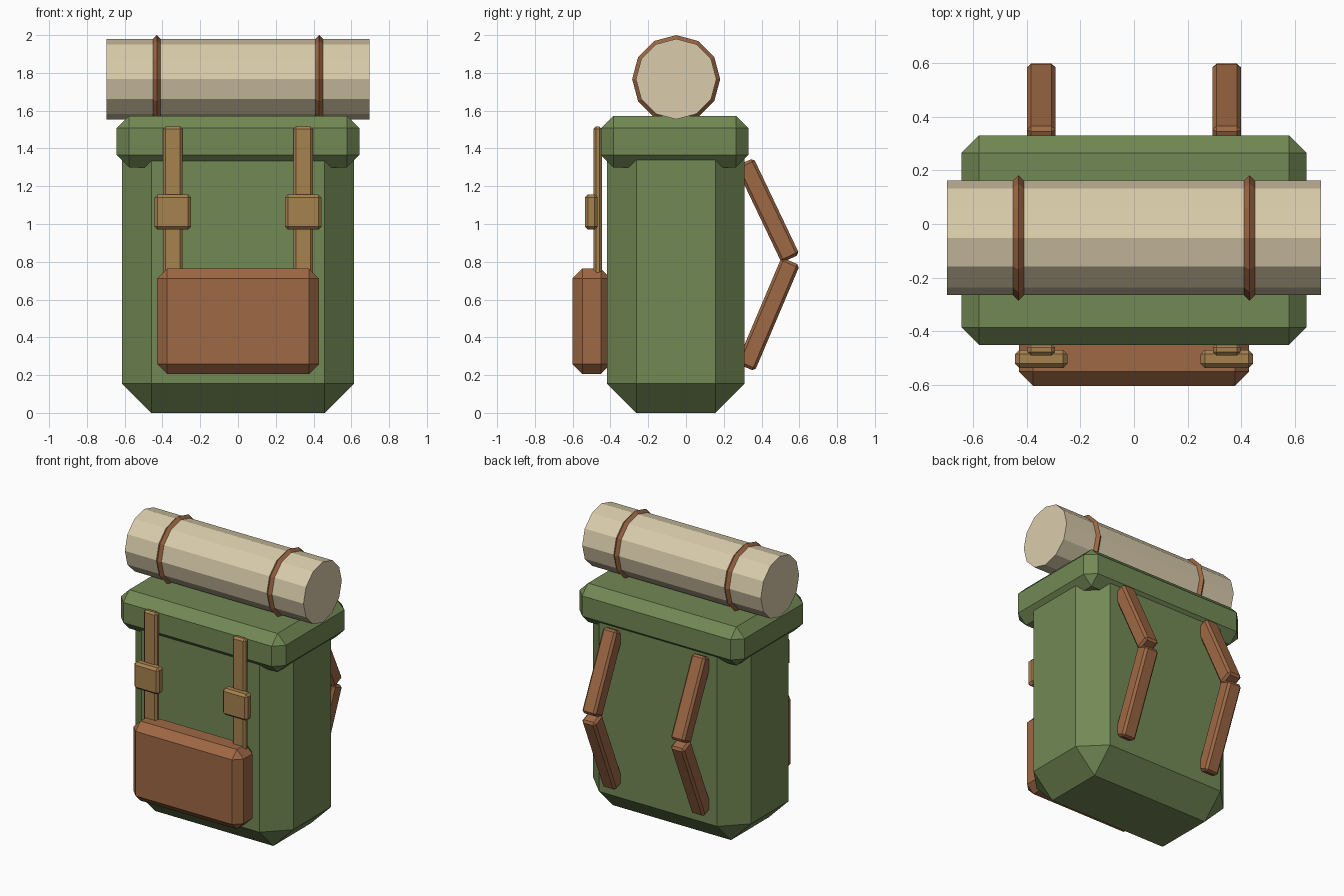
import bpy
import bmesh
from math import radians, pi, sin, cos
from mathutils import Matrix

cube = bpy.data.objects.get("Cube")
if cube:
    bpy.data.objects.remove(cube, do_unlink=True)


def make_material(name, rgb):
    mat = bpy.data.materials.new(name)
    mat.use_nodes = True
    mat.diffuse_color = (*rgb, 1)
    bsdf = next(n for n in mat.node_tree.nodes if n.type == 'BSDF_PRINCIPLED')
    bsdf.inputs["Base Color"].default_value = (*rgb, 1)
    bsdf.inputs["Roughness"].default_value = 0.9
    return mat


GREEN = make_material("green canvas", (0.17, 0.25, 0.09))
BROWN = make_material("brown leather", (0.34, 0.138, 0.058))
TAN = make_material("tan webbing", (0.39, 0.223, 0.08))
CREAM = make_material("cream blanket", (0.70, 0.604, 0.41))


def finish(name, bm, mat):
    bmesh.ops.recalc_face_normals(bm, faces=bm.faces)
    mesh = bpy.data.meshes.new(name)
    bm.to_mesh(mesh)
    bm.free()
    mesh.materials.append(mat)
    obj = bpy.data.objects.new(name, mesh)
    bpy.context.collection.objects.link(obj)
    return obj


def chamfered_box(name, centre, size, bevel, mat, tilt=0):
    """Box with a single flat chamfer on every edge, tilted about x."""
    bm = bmesh.new()
    bmesh.ops.create_cube(bm, size=1)
    bmesh.ops.scale(bm, vec=size, verts=bm.verts)
    bmesh.ops.bevel(bm, geom=bm.edges[:], offset=bevel, segments=1,
                    affect='EDGES', profile=0.5)
    obj = finish(name, bm, mat)
    obj.location = centre
    obj.rotation_euler.x = radians(tilt)
    return obj


def ring(name, centre, major, minor, sides, mat):
    """Faceted band around the x axis with a diamond section."""
    bm = bmesh.new()
    loops = []
    for i in range(sides):
        a = 2 * pi * i / sides
        loop = []
        for j in range(4):
            b = pi / 2 * j
            r = major + minor * cos(b)
            loop.append(bm.verts.new((minor * sin(b), r * cos(a), r * sin(a))))
        loops.append(loop)
    for i in range(sides):
        p, q = loops[i], loops[(i + 1) % sides]
        for j in range(4):
            k = (j + 1) % 4
            bm.faces.new((p[j], q[j], q[k], p[k]))
    finish(name, bm, mat).location = centre


# Main bag, lid and front pocket
chamfered_box("bag_body", (0, -0.054, 0.76), (1.23, 0.73, 1.52), 0.156, GREEN)
chamfered_box("bag_lid", (0, -0.06, 1.436), (1.284, 0.78, 0.272), 0.065, GREEN)
chamfered_box("front_pocket", (0, -0.5, 0.485), (0.856, 0.204, 0.56), 0.053, BROWN)

# Rolled blanket: twelve-sided cylinder lying along x
ROLL_Y, ROLL_Z, ROLL_R = -0.052, 1.767, 0.213
bm = bmesh.new()
bmesh.ops.create_cone(bm, cap_ends=True, segments=12, radius1=ROLL_R,
                      radius2=ROLL_R, depth=1.39,
                      matrix=Matrix.Rotation(pi / 2, 4, 'Y'))
finish("bedroll", bm, CREAM).location = (0, ROLL_Y, ROLL_Z)

# Paired straps and buckles
for side, s in (("left", 1), ("right", -1)):
    x = 0.345 * s
    ring(f"{side}_bedroll_band", (0.43 * s, ROLL_Y, ROLL_Z), ROLL_R, 0.02, 12, BROWN)
    chamfered_box(f"{side}_front_strap", (x, -0.468, 1.11),
                  (0.102, 0.044, 0.814), 0.013, TAN)
    chamfered_box(f"{side}_buckle", (x, -0.502, 1.063),
                  (0.194, 0.068, 0.186), 0.016, TAN)
    chamfered_box(f"{side}_upper_shoulder_strap", (x, 0.432, 1.072),
                  (0.106, 0.105, 0.565), 0.015, BROWN, tilt=25.5)
    chamfered_box(f"{side}_lower_shoulder_strap", (x, 0.435, 0.522),
                  (0.106, 0.105, 0.61), 0.015, BROWN, tilt=-23)
